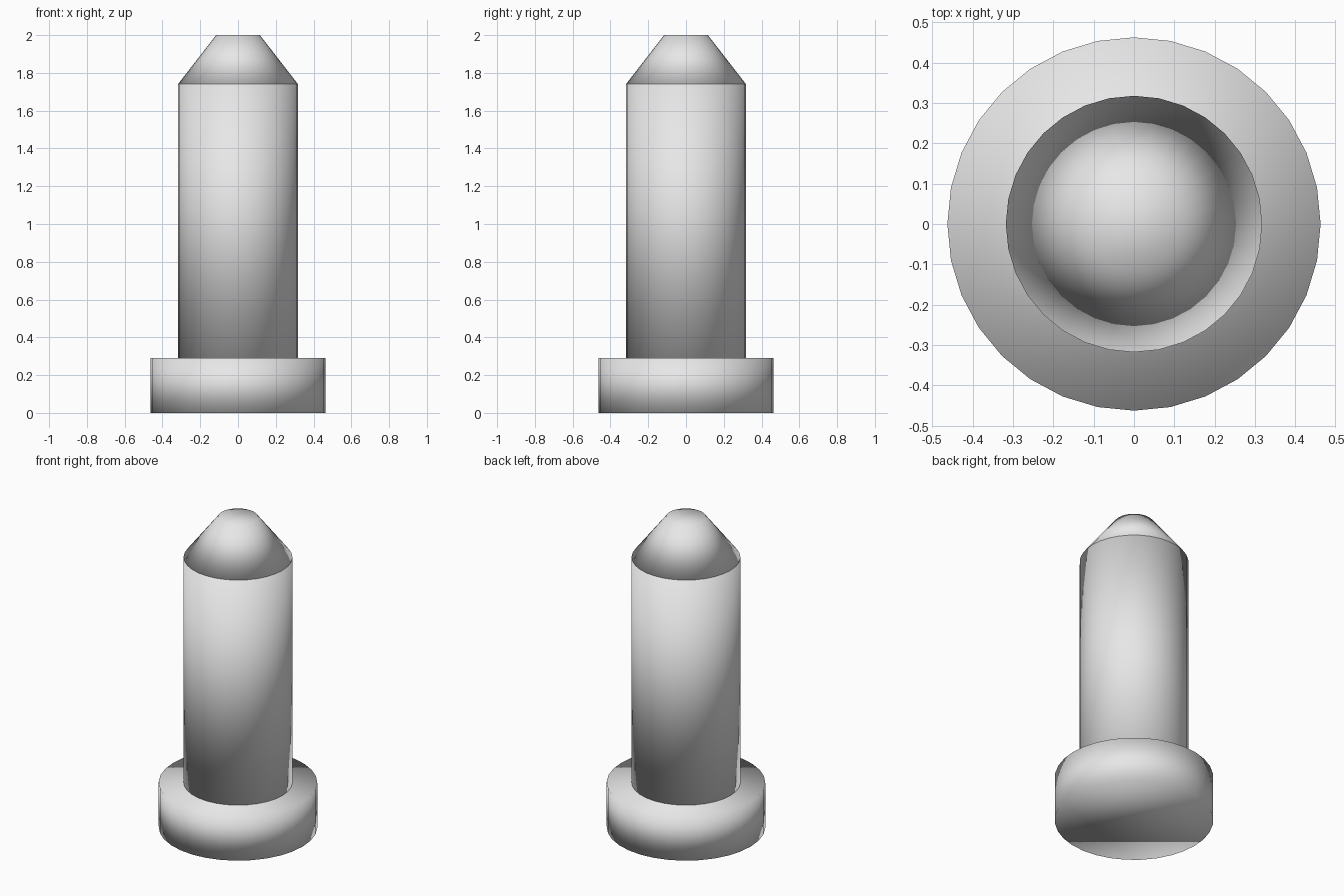
import bpy

if "Cube" in bpy.data.objects:
    bpy.data.objects.remove(bpy.data.objects["Cube"])

# One plain grey for the whole model
grey = bpy.data.materials.new("light grey")
grey.diffuse_color = (0.8, 0.8, 0.8, 1.0)
grey.use_nodes = True
grey.node_tree.nodes["Principled BSDF"].inputs["Base Color"].default_value = grey.diffuse_color


def turned_part(name, z0, z1, r0, r1):
    """Capped 32-sided round part from z0 to z1, smooth over all edges."""
    bpy.ops.mesh.primitive_cone_add(
        vertices=32, radius1=r0, radius2=r1, depth=z1 - z0,
        end_fill_type='NGON', location=(0, 0, (z0 + z1) / 2))
    obj = bpy.context.object
    obj.name = name
    obj.data.materials.append(grey)
    obj.data.polygons.foreach_set("use_smooth", [True] * len(obj.data.polygons))
    obj.data.update()
    return obj


# Wide base flange, straight shaft and blunt tapered tip
turned_part("base_flange", 0.0, 0.29, 0.463, 0.463)
turned_part("shaft", 0.29, 1.74, 0.318, 0.318)
turned_part("tapered_tip", 1.74, 2.0, 0.318, 0.116)
